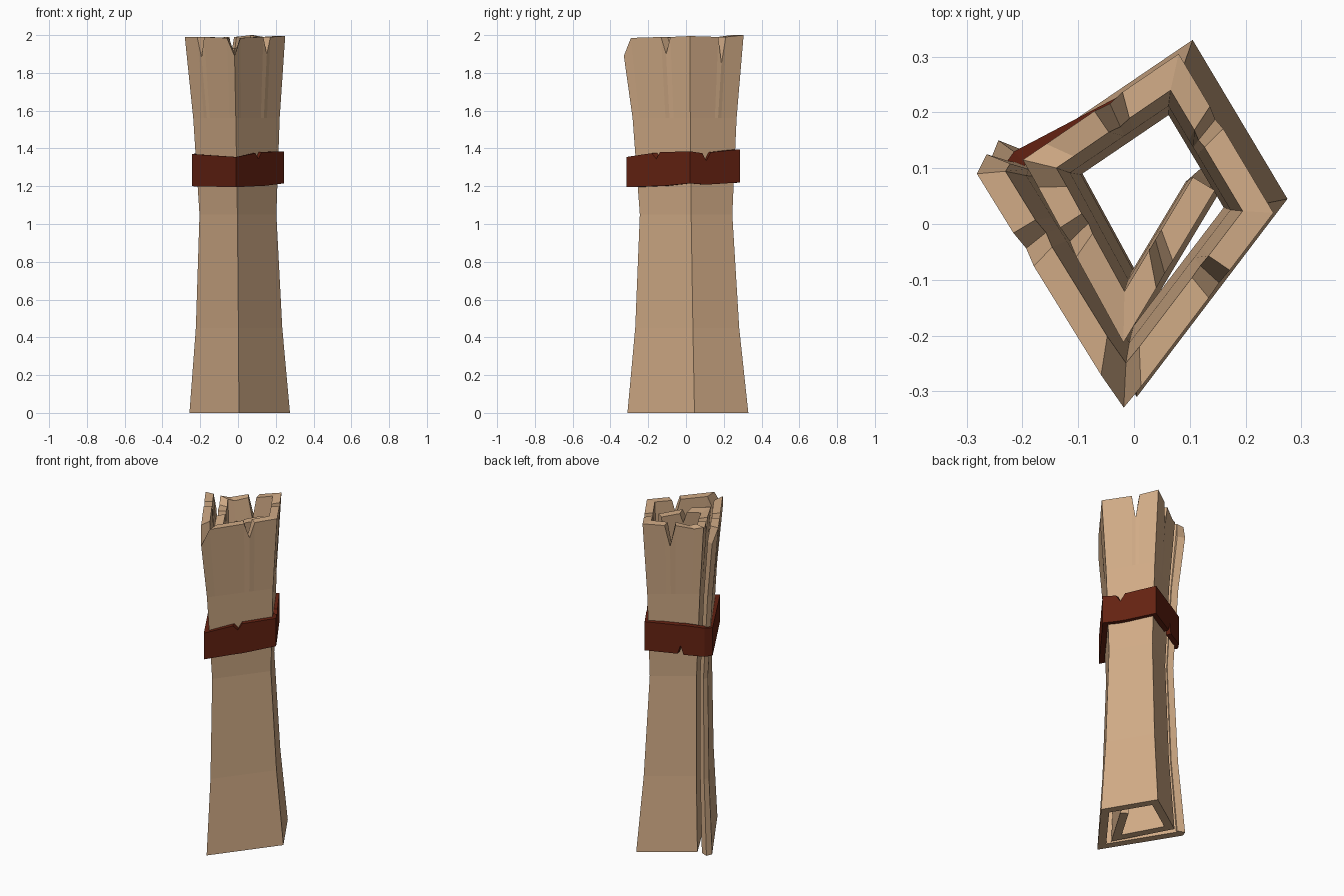
import bpy, bmesh
from mathutils import Vector

if "Cube" in bpy.data.objects:
    bpy.data.objects.remove(bpy.data.objects["Cube"])


def material(name, rgb):
    m = bpy.data.materials.new(name)
    m.diffuse_color = (*rgb, 1)
    m.use_nodes = True
    m.node_tree.nodes["Principled BSDF"].inputs["Base Color"].default_value = m.diffuse_color
    return m


def offset(path, thick, closed):
    # mitred offset to the left (inside) of a path
    n, out = len(path), []
    for i, p in enumerate(path):
        dirs = []
        if closed or i > 0:
            dirs.append((p - path[i - 1]).normalized())
        if closed or i < n - 1:
            dirs.append((path[(i + 1) % n] - p).normalized())
        normals = [Vector((-d.y, d.x)) for d in dirs]
        m = sum(normals, Vector((0, 0))).normalized()
        out.append(p + m * thick / max(m.dot(normals[0]), 0.4))
    return out


def strip(name, path, thick, closed, marks, rows, place, mat):
    """Upright folded sheet. marks: (path position, top z, bottom z);
    rows: fractions or heights between bottom and top."""
    path = [Vector(p) for p in path]
    inner = offset(path, thick, closed)
    n = len(path)

    def at(pts, s):
        i = int(s)
        return pts[i % n].lerp(pts[(i + 1) % n], s - i) if s > i else pts[i % n]

    bm = bmesh.new()
    cols = []
    for s, top, bot in marks:
        zs = [bot] + rows + [top]
        cols.append([[bm.verts.new(place(at(pts, s), z)) for z in zs] for pts in (path, inner)])
    k = len(rows) + 2
    pairs = list(zip(cols, cols[1:])) + ([(cols[-1], cols[0])] if closed else [])
    for a, b in pairs:
        for r in range(k - 1):
            bm.faces.new((a[0][r], b[0][r], b[0][r + 1], a[0][r + 1]))
            bm.faces.new((a[1][r], a[1][r + 1], b[1][r + 1], b[1][r]))
        bm.faces.new((a[0][-1], b[0][-1], b[1][-1], a[1][-1]))
        bm.faces.new((a[0][0], a[1][0], b[1][0], b[0][0]))
    if not closed:
        for c in (cols[0], cols[-1]):
            for r in range(k - 1):
                bm.faces.new((c[0][r], c[0][r + 1], c[1][r + 1], c[1][r]))
    bmesh.ops.recalc_face_normals(bm, faces=bm.faces)
    me = bpy.data.meshes.new(name)
    bm.to_mesh(me)
    bm.free()
    me.materials.append(mat)
    ob = bpy.data.objects.new(name, me)
    bpy.context.collection.objects.link(ob)
    return ob


# Waisted height profile: (z, scale), with a slight lean
PROFILE = [(0, 1.0), (0.45, 0.86), (1.05, 0.765), (1.56, 0.86), (1.9, 0.99), (2.0, 1.0)]


def waisted(p, z):
    s = 1.0
    for (z0, s0), (z1, s1) in zip(PROFILE, PROFILE[1:]):
        if z0 <= z <= z1:
            s = s0 + (s1 - s0) * (z - z0) / (z1 - z0)
    lean = 0.025 * (1 - z / 2)
    return (p.x * s + lean, p.y * s + lean, z)


# Rolled sheet: square spiral from outer loose end to inner loose end
spiral = [(-0.268, 0.125), (-0.282, 0.09), (-0.02, -0.335), (0.25, 0.02),
          (0.08, 0.305), (-0.2, 0.115), (-0.02, -0.215), (0.145, 0.06)]
corners = [1.9, 1.99, 1.89, 1.995, 2.0, 1.98, 1.93, 1.95]
# notches: (position, half width, depth)
notches = [(1.32, 0.07, 0.11), (3.6, 0.07, 0.14), (2.64, 0.07, 0.09), (4.45, 0.09, 0.13),
           (5.45, 0.08, 0.08), (6.45, 0.09, 0.06)]
marks = [(float(i), z, 0.0) for i, z in enumerate(corners)]
marks += [(1.85, 1.985, 0), (2.12, 1.985, 0), (4.85, 1.97, 0), (5.15, 1.95, 0)]
for s, w, d in notches:
    rim = 1.99 if s < 5 else 1.95
    marks += [(s - w, rim, 0), (s, rim - d, 0), (s + w, rim, 0)]
strip("rolled_sheet", spiral, 0.046, False, sorted(marks), [0.45, 1.05, 1.56], waisted,
      material("parchment tan", (0.64, 0.41, 0.24)))

# Tie band: closed ragged loop
loop = [(-0.243, 0.09), (-0.01, -0.315), (0.243, 0.02), (0.08, 0.285), (-0.215, 0.13)]
tie = [(0, 1.37, 1.2), (1, 1.355, 1.195), (1.4, 1.375, 1.2), (1.47, 1.345, 1.2), (1.53, 1.38, 1.2),
       (2, 1.385, 1.215), (2.25, 1.375, 1.21), (2.33, 1.335, 1.21), (2.42, 1.38, 1.21),
       (3, 1.395, 1.22), (3.55, 1.385, 1.21), (3.6, 1.385, 1.26), (3.65, 1.385, 1.205),
       (4, 1.375, 1.2)]
strip("tie_band", loop, 0.03, True, tie, [], lambda p, z: (p.x, p.y, z),
      material("dark red", (0.13, 0.016, 0.006)))
